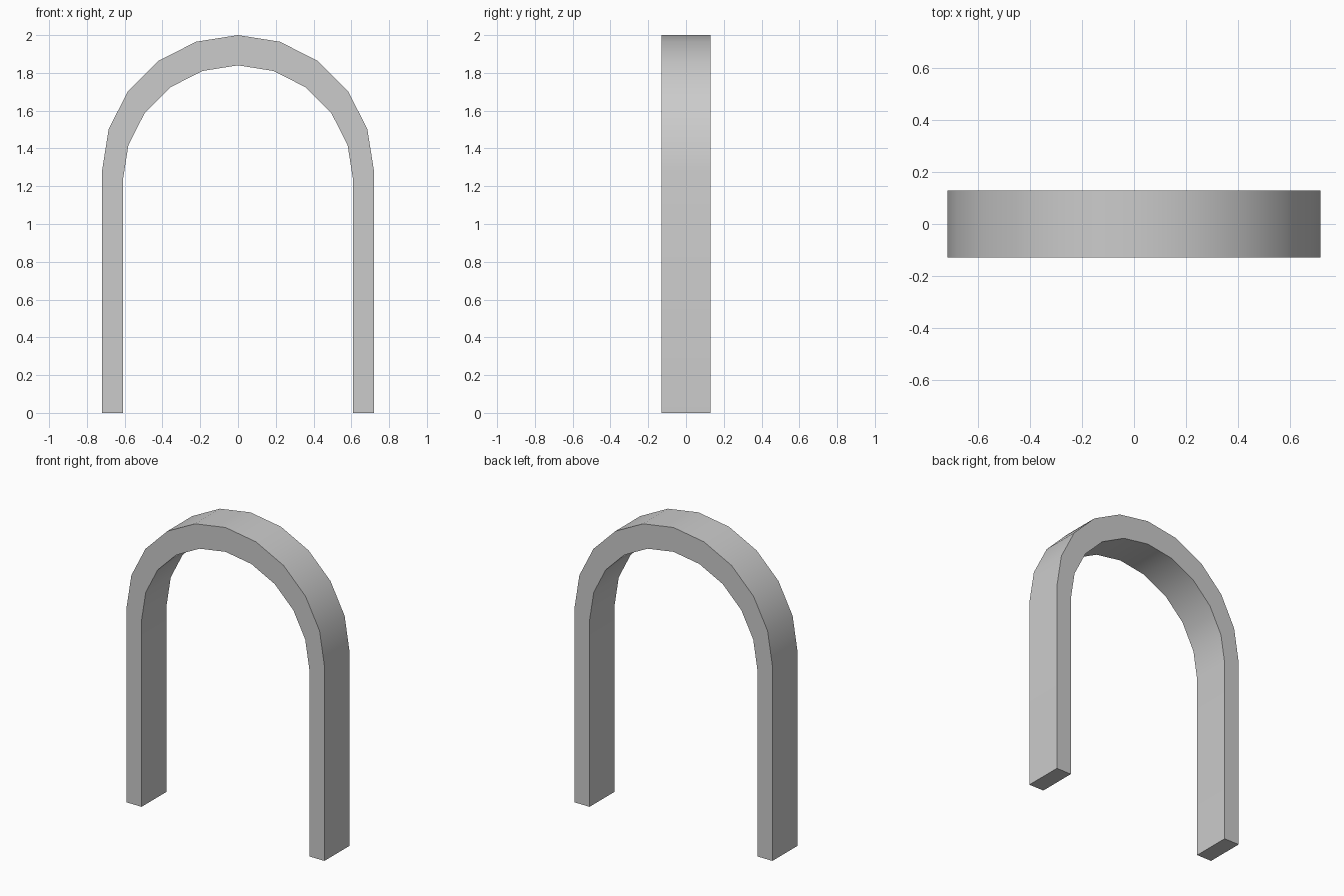
import bpy, bmesh, math

if "Cube" in bpy.data.objects:
    bpy.data.objects.remove(bpy.data.objects["Cube"])

SEGMENTS = 10      # facets around the half circle
HALF_DEPTH = 0.13


def arch_line(radius, spring):
    """Foot, half circle and foot again, as (x, z) points."""
    pts = [(radius, 0.0)]
    for i in range(SEGMENTS + 1):
        a = math.pi * i / SEGMENTS
        pts.append((radius * math.cos(a), spring + radius * math.sin(a)))
    return pts + [(-radius, 0.0)]


outer = arch_line(0.72, 1.28)
inner = arch_line(0.61, 1.23)

# Front face as a strip of quads between the two lines
bm = bmesh.new()
rows = [[bm.verts.new((x, -HALF_DEPTH, z)) for x, z in line] for line in (outer, inner)]
for i in range(len(outer) - 1):
    bm.faces.new((rows[0][i], rows[0][i + 1], rows[1][i + 1], rows[1][i]))

# Extrude to full depth
ext = bmesh.ops.extrude_face_region(bm, geom=bm.faces[:], use_keep_orig=True)
new_verts = [g for g in ext["geom"] if isinstance(g, bmesh.types.BMVert)]
bmesh.ops.translate(bm, verts=new_verts, vec=(0, 2 * HALF_DEPTH, 0))
bmesh.ops.recalc_face_normals(bm, faces=bm.faces[:])

mesh = bpy.data.meshes.new("arch")
bm.to_mesh(mesh)
bm.free()
arch = bpy.data.objects.new("arch", mesh)
bpy.context.collection.objects.link(arch)

# Smooth around the curve, sharp at the borders
bpy.context.view_layer.objects.active = arch
arch.select_set(True)
bpy.ops.object.shade_smooth_by_angle(angle=math.radians(30))
